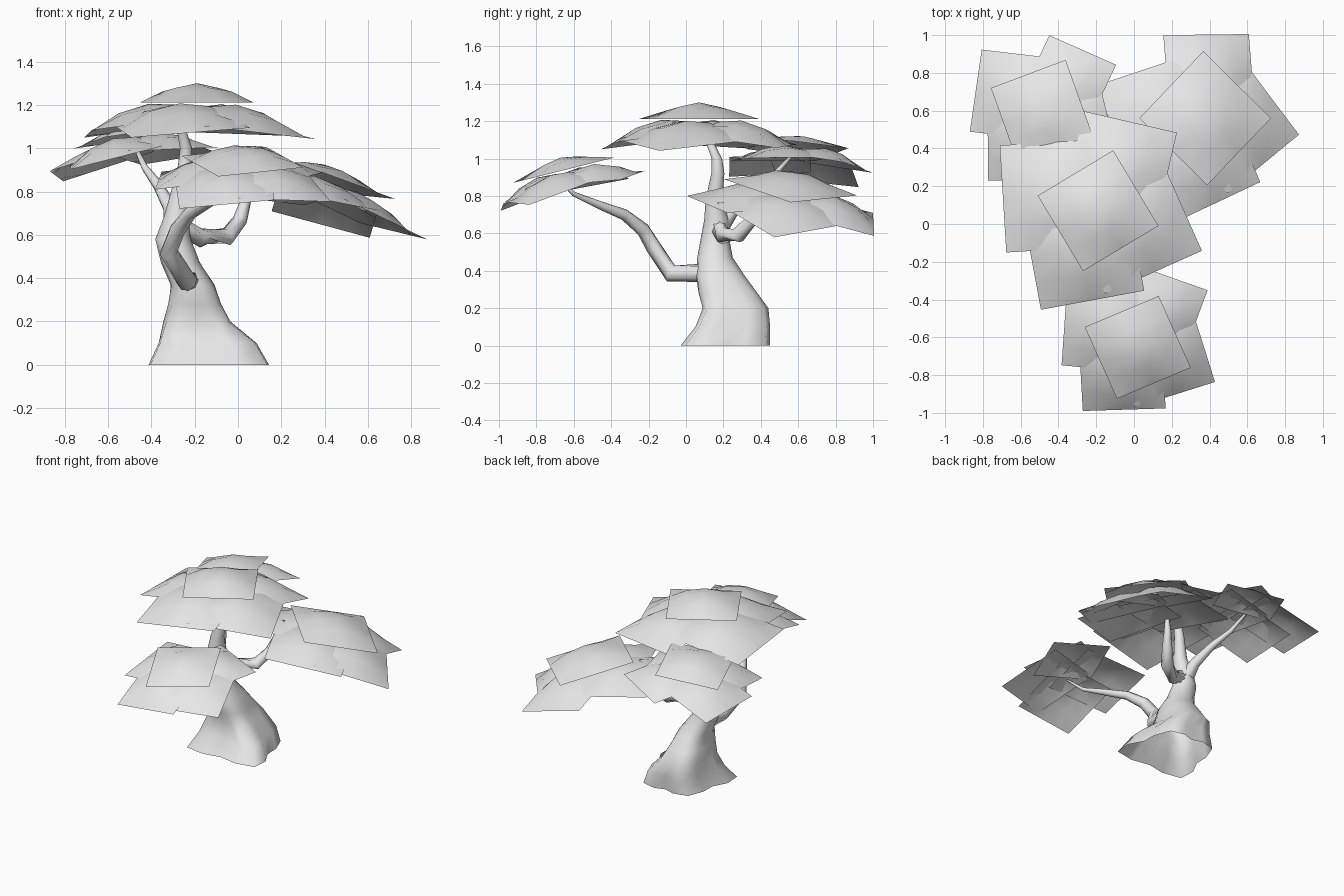
import bpy, bmesh
from math import sin, cos, pi, radians, atan
from mathutils import Vector, Matrix

cube = bpy.data.objects.get("Cube")
if cube:
    bpy.data.objects.remove(cube, do_unlink=True)

GREY = (0.8, 0.8, 0.8, 1)
mat = bpy.data.materials.new("pale grey")
mat.use_nodes = True
mat.diffuse_color = GREY
bsdf = next(n for n in mat.node_tree.nodes if n.type == 'BSDF_PRINCIPLED')
bsdf.inputs["Base Color"].default_value = GREY
bsdf.inputs["Roughness"].default_value = 0.9


def finish(name, bm):
    mesh = bpy.data.meshes.new(name)
    bm.to_mesh(mesh)
    bm.free()
    mesh.materials.append(mat)
    mesh.polygons.foreach_set("use_smooth", [True] * len(mesh.polygons))
    obj = bpy.data.objects.new(name, mesh)
    bpy.context.collection.objects.link(obj)


def loft(name, rings):
    """Skin closed rings of points; the last ring is capped."""
    bm = bmesh.new()
    loops = [[bm.verts.new(p) for p in ring] for ring in rings]
    n = len(loops[0])
    for a, b in zip(loops, loops[1:]):
        for i in range(n):
            j = (i + 1) % n
            bm.faces.new((a[i], a[j], b[j], b[i]))
    bm.faces.new(loops[-1])
    bmesh.ops.recalc_face_normals(bm, faces=bm.faces)
    finish(name, bm)


def tube(name, path, sides=8):
    """Tapered limb along (x, y, z, radius) points."""
    pts = [Vector(p[:3]) for p in path]
    rings = []
    for i, p in enumerate(pts):
        d = (pts[min(i + 1, len(pts) - 1)] - pts[max(i - 1, 0)]).normalized()
        side = d.cross(Vector((1, 0.3, 0))).normalized()
        up = d.cross(side)
        r = path[i][3]
        rings.append([p + r * (cos(t) * side + sin(t) * up)
                      for t in (2 * pi * k / sides for k in range(sides))])
    loft(name, rings)


# Trunk: foot with four diagonal roots, leaning into a slim crooked stem
# (centre x, centre y, z, half width x, half width y, root depth)
TRUNK = [(-.135, .21, 0, .225, .215, .17), (-.14, .25, .1, .183, .18, .17),
         (-.19, .265, .2, .135, .165, .12), (-.2, .225, .28, .116, .155, .07),
         (-.21, .185, .37, .1, .13, .03), (-.265, .155, .47, .09, .095, 0),
         (-.3, .155, .58, .082, .075, 0), (-.285, .165, .67, .062, .068, 0),
         (-.27, .15, .78, .045, .045, 0), (-.245, .17, .92, .032, .035, 0),
         (-.24, .165, 1.0, .028, .028, 0), (-.26, .13, 1.08, .022, .022, 0),
         (-.28, .1, 1.18, .01, .01, 0)]
SIDES = 16
rings = []
for cx, cy, z, rx, ry, root in TRUNK:
    ring = []
    for k in range(SIDES):
        t = 2 * pi * k / SIDES
        f = (1 + 2.4 * root) * (1 - root * cos(4 * t)) / (1 + root)
        taper = 1 - 1.7 * root * sin(t)
        ring.append(Vector((cx + rx * f * taper * cos(t),
                            cy + ry * f * sin(t), z)))
    rings.append(ring)
loft("trunk", rings)

# Branches
tube("front_branch", [(-.23, .12, .39, .05), (-.235, -.08, .385, .048),
                      (-.32, -.17, .52, .043), (-.28, -.23, .62, .038),
                      (-.22, -.33, .70, .03), (-.13, -.46, .75, .022),
                      (-.07, -.6, .81, .013), (0, -.68, .89, .006)])
tube("left_branch", [(-.28, .17, .64, .05), (-.17, .2, .585, .045),
                     (-.05, .28, .592, .042), (.01, .35, .67, .034),
                     (.04, .39, .77, .024), (.07, .42, .88, .01)])
tube("right_branch", [(-.29, .17, .62, .055), (-.31, .25, .72, .035),
                      (-.37, .36, .83, .024), (-.43, .47, .91, .016),
                      (-.48, .57, 1.02, .008)])


# Foliage: puffed square sheets with straight edges,
# one cap over a ring of four tilted ones
# (centre x, centre y, half side, turn in degrees)
RING = [(-.08, -.20, .278, 10.5), (-.22, .08, .284, 3.5),
        (.115, .225, .252, -13), (.18, -.07, .28, 24)]


def sheet(bm, matrix, x, y, z, half, turn, puff, slope):
    part = bmesh.ops.create_grid(bm, x_segments=4, y_segments=4, size=half)
    spin = Matrix.Rotation(radians(turn), 3, 'Z')
    centre = Vector((x, y, 0))
    out = centre.normalized()
    for v in part["verts"]:
        u, w = v.co.x / half, v.co.y / half
        p = spin @ v.co
        p.z = z + puff * (1 - u * u) * (1 - w * w) - slope * p.dot(out)
        v.co = matrix @ (p + centre)


def foliage(name, centre, scale, turn, tilt, cap_half):
    lean = (Matrix.Rotation(-atan(tilt[0]), 4, 'Y')
            @ Matrix.Rotation(atan(tilt[1]), 4, 'X'))
    m = (Matrix.Translation(centre) @ lean
         @ Matrix.Rotation(radians(turn), 4, 'Z') @ Matrix.Scale(scale, 4))
    bm = bmesh.new()
    sheet(bm, m, 0, 0, -.088, cap_half, 31, .088, 0)
    for i, (x, y, half, angle) in enumerate(RING):
        sheet(bm, m, x, y, -.193 - .002 * i, half, angle, .1, .15)
    finish(name, bm)


foliage("top_foliage", (-.19, .07, 1.30), 1, 0, (0, 0), .233)
foliage("front_foliage", (.02, -.67, 1.005), .79, -7.5, (0, .25), .27)
foliage("left_foliage", (.395, .57, .925), .93, 14, (-.23, -.125), .272)
foliage("right_foliage", (-.5, .6, 1.12), .775, -10.5, (.17, -.07), .275)
